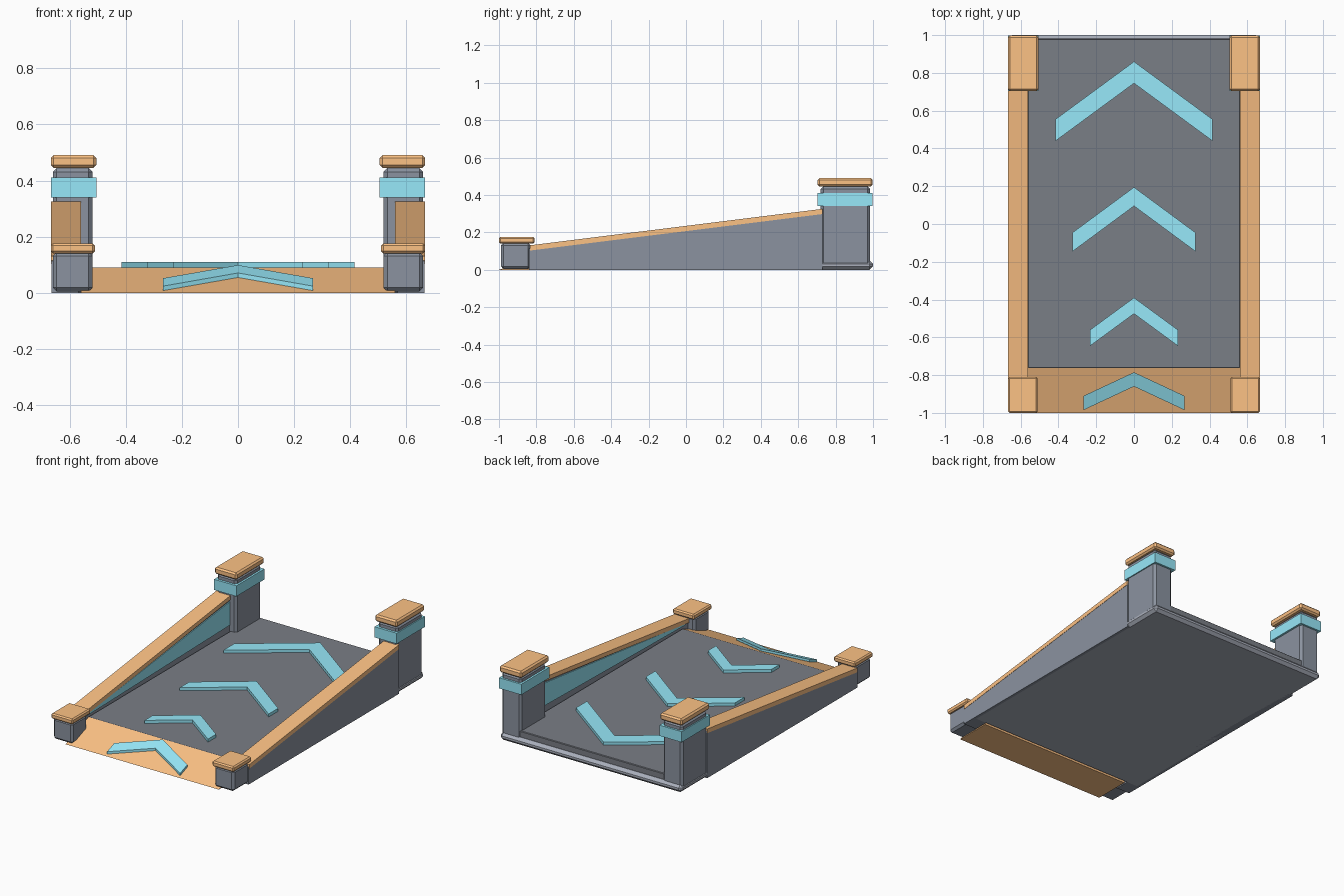
import bpy, bmesh

if "Cube" in bpy.data.objects:
    bpy.data.objects.remove(bpy.data.objects["Cube"])

def material(name, rgb):
    m = bpy.data.materials.new(name)
    m.diffuse_color = (*rgb, 1)
    m.use_nodes = True
    m.node_tree.nodes["Principled BSDF"].inputs["Base Color"].default_value = m.diffuse_color
    return m

WOOD = material("warm_wood", (0.98, 0.54, 0.235))
CYAN = material("cyan_paint", (0.31, 0.81, 0.95))
STONE = material("blue_grey_stone", (0.257, 0.29, 0.35))
DARK = material("dark_deck", (0.195, 0.21, 0.24))
PALE = material("pale_slab", (0.40, 0.43, 0.50))

def finish(name, bm, mat=None, bevel=0):
    bmesh.ops.recalc_face_normals(bm, faces=bm.faces)
    me = bpy.data.meshes.new(name)
    bm.to_mesh(me)
    bm.free()
    ob = bpy.data.objects.new(name, me)
    bpy.context.collection.objects.link(ob)
    if mat:
        me.materials.append(mat)
    if bevel:
        b = ob.modifiers.new("chamfer", 'BEVEL')
        b.width, b.segments = bevel, 1
    return ob

def loft(name, ring_a, ring_b, mat=None, bevel=0):
    """Solid between two matching outlines."""
    bm = bmesh.new()
    a = [bm.verts.new(p) for p in ring_a]
    b = [bm.verts.new(p) for p in ring_b]
    bm.faces.new(a)
    bm.faces.new(b)
    for i in range(len(a)):
        j = (i + 1) % len(a)
        bm.faces.new((a[i], a[j], b[j], b[i]))
    return finish(name, bm, mat, bevel)

def side_profile(name, x0, x1, yz, mat=None, bevel=0):
    return loft(name, [(x0, y, z) for y, z in yz], [(x1, y, z) for y, z in yz], mat, bevel)

def box(name, x0, x1, y0, y1, z0, z1, mat=None, bevel=0):
    return side_profile(name, x0, x1, [(y0, z0), (y1, z0), (y1, z1), (y0, z1)], mat, bevel)

def chevron(name, half, apex, apex_in, end, end_in, low, high):
    """Arrow strip; low/high give surface heights as functions of y."""
    bm = bmesh.new()
    sections = []
    for x, yo, yi in ((-half, end, end_in), (0, apex, apex_in), (half, end, end_in)):
        sections.append([bm.verts.new((x, y, f(y))) for y, f in
                         ((yo, low), (yo, high), (yi, high), (yi, low))])
    for s, t in zip(sections, sections[1:]):
        for i in range(4):
            j = (i + 1) % 4
            bm.faces.new((s[i], s[j], t[j], t[i]))
    bm.faces.new(sections[0])
    bm.faces.new(sections[-1])
    return finish(name, bm, CYAN)

# Base slab, raised deck and entry ramp
box("base_slab", -0.664, 0.664, -0.76, 1.0, 0, 0.05, PALE, bevel=0.018)
box("deck", -0.562, 0.562, -0.765, 0.98, 0.03, 0.09, DARK, bevel=0.004)
side_profile("entry_ramp", -0.56, 0.56, [(-1, 0), (-0.76, 0), (-0.76, 0.09)], WOOD)

# Direction chevrons on the deck and the ramp
for i, dims in enumerate([(0.415, 0.86, 0.745, 0.555, 0.44),
                          (0.325, 0.195, 0.095, -0.045, -0.145),
                          (0.232, -0.39, -0.475, -0.56, -0.645)]):
    chevron(f"deck_chevron_{i + 1}", *dims, lambda y: 0.085, lambda y: 0.11)
slope = 0.09 / 0.24
chevron("ramp_chevron", 0.267, -0.785, -0.86, -0.91, -0.985,
        lambda y: (y + 1) * slope + 0.002, lambda y: (y + 1) * slope + 0.018)

for side, s in (("left", -1), ("right", 1)):
    # Sloping side wall, inner panel and hand rail
    side_profile(f"{side}_wall", s * 0.568, s * 0.665,
                 [(-0.84, 0), (0.73, 0), (0.73, 0.31), (-0.84, 0.114)], STONE)
    side_profile(f"{side}_inner_panel", s * 0.562, s * 0.575,
                 [(-0.8, 0.10), (0.73, 0.13), (0.73, 0.285), (-0.8, 0.108)], CYAN)
    side_profile(f"{side}_rail", s * 0.56, s * 0.667,
                 [(-0.835, 0.103), (0.73, 0.298), (0.73, 0.326), (-0.835, 0.131)], WOOD)
    # Short front post
    box(f"{side}_front_post", s * 0.518, s * 0.66, -0.99, -0.83, 0.005, 0.145, STONE, 0.014)
    box(f"{side}_front_cap", s * 0.51, s * 0.667, -1.0, -0.81, 0.14, 0.176, WOOD, 0.008)
    # Tall rear post with painted band
    box(f"{side}_rear_post", s * 0.518, s * 0.66, 0.72, 0.985, 0.02, 0.445, STONE, 0.014)
    box(f"{side}_rear_band", s * 0.505, s * 0.667, 0.704, 0.998, 0.34, 0.41, CYAN)
    box(f"{side}_rear_cap", s * 0.505, s * 0.667, 0.704, 0.998, 0.445, 0.49, WOOD, 0.01)
